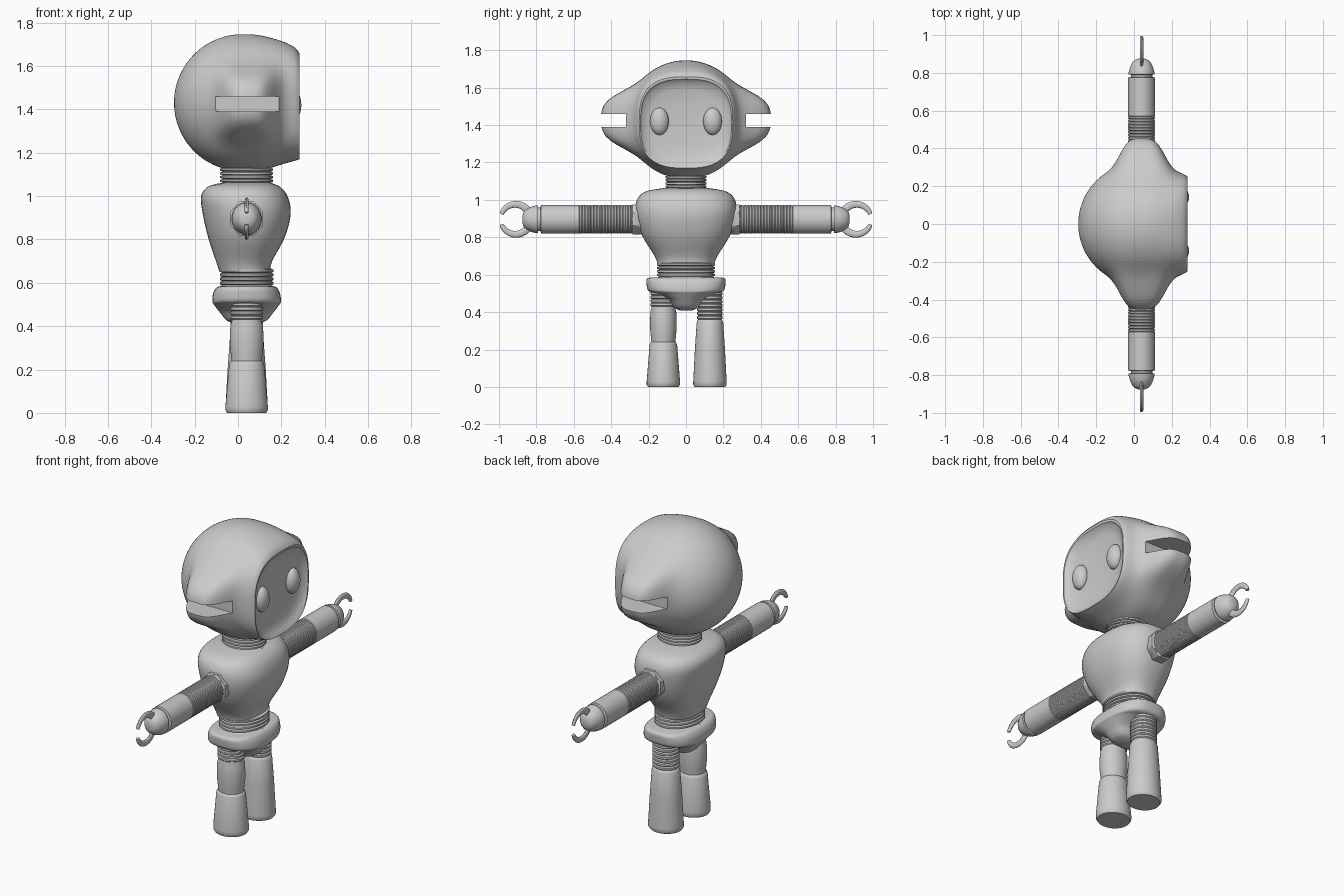
import bpy, bmesh, math
from mathutils import Vector

default = bpy.data.objects.get("Cube")
if default:
    bpy.data.objects.remove(default, do_unlink=True)

grey = bpy.data.materials.new("light_grey")
grey.use_nodes = True
grey.diffuse_color = (0.6, 0.6, 0.6, 1)
grey.node_tree.nodes["Principled BSDF"].inputs["Base Color"].default_value = (0.6, 0.6, 0.6, 1)

CX = 0.04        # common axis of neck, waist, legs and arms
ARM_Z = 0.896


def finish(obj, angle=40):
    if not obj.data.materials:
        obj.data.materials.append(grey)
    bpy.ops.object.select_all(action='DESELECT')
    obj.select_set(True)
    bpy.context.view_layer.objects.active = obj
    bpy.ops.object.shade_smooth_by_angle(angle=math.radians(angle))
    return obj


def skin(name, rings, angle=40):
    """Join rings of points with quads and close both ends."""
    bm = bmesh.new()
    rows = [[bm.verts.new(p) for p in ring] for ring in rings]
    n = len(rows[0])
    for a, b in zip(rows, rows[1:]):
        for i in range(n):
            j = (i + 1) % n
            bm.faces.new((a[i], a[j], b[j], b[i]))
    bm.faces.new(rows[0])
    bm.faces.new(rows[-1])
    bmesh.ops.recalc_face_normals(bm, faces=bm.faces)
    mesh = bpy.data.meshes.new(name)
    bm.to_mesh(mesh)
    bm.free()
    obj = bpy.data.objects.new(name, mesh)
    bpy.context.collection.objects.link(obj)
    return finish(obj, angle)


def oval(rx, ry, power=2.0, count=48, turn=0.0):
    """Superellipse outline."""
    pts = []
    for i in range(count):
        t = math.tau * i / count + turn
        c, s = math.cos(t), math.sin(t)
        pts.append((math.copysign(abs(c) ** (2 / power), c) * rx,
                    math.copysign(abs(s) ** (2 / power), s) * ry))
    return pts


def spline(rows, steps=5):
    """Catmull-Rom interpolation of profile rows."""
    out = []
    for i in range(len(rows) - 1):
        p0, p1 = rows[max(i - 1, 0)], rows[i]
        p2, p3 = rows[i + 1], rows[min(i + 2, len(rows) - 1)]
        for k in range(steps):
            t = k / steps
            out.append([0.5 * (2 * b + (c - a) * t + (2 * a - 5 * b + 4 * c - d) * t * t
                               + (3 * b - a - 3 * c + d) * t ** 3)
                        for a, b, c, d in zip(p0, p1, p2, p3)])
    return out + [list(rows[-1])]


def upright(name, rows, power=2.0, y=0.0):
    """Loft up z from rows of height, x minimum, x maximum, half width."""
    return skin(name, [[((a + b) / 2 + u, y + v, z)
                        for u, v in oval((b - a) / 2, w, power)] for z, a, b, w in rows])


def sideways(name, rows, side, count=32, turn=0.0, squash=0.92):
    """Loft out along y from rows of distance, radius."""
    return skin(name, [[(CX + u, side * d, ARM_Z + v)
                        for u, v in oval(r * squash, r, 2, count, turn)] for d, r in rows])


def ribs(start, end, radius, depth, count):
    """Rows of position, radius for a corrugated tube."""
    rows, step = [], (end - start) / count
    for i in range(count):
        s = start + i * step
        rows += [(s, radius - depth), (s + step * 0.25, radius), (s + step * 0.75, radius)]
    return rows + [(end, radius - depth)]


# Head: round back, squarish hollow face, ear bumps raised from the sides
back = []
for i in range(1, 22):
    t = math.pi / 2 * i / 22
    back.append((0.02 - 0.315 * math.cos(t), 0.32 * math.sin(t), 0.316 * math.sin(t), 1.43, 2.0))
front = spline([(0.02, 0.32, 0.316, 1.43, 2.0), (0.1, 0.315, 0.313, 1.428, 2.05),
                (0.2, 0.287, 0.285, 1.43, 2.3), (0.26, 0.265, 0.262, 1.424, 2.6),
                (0.284, 0.25, 0.244, 1.414, 2.8)], 6)
face = [(0.283, 0.243, 0.235, 1.41, 2.8), (0.268, 0.232, 0.222, 1.41, 2.8),
        (0.254, 0.19, 0.18, 1.41, 2.5), (0.247, 0.1, 0.1, 1.41, 2.2), (0.245, 0.01, 0.01, 1.41, 2)]
rings = []
for x, ry, rz, zc, power in back + front + face:
    ring = []
    for u, v in oval(ry, rz, power, 128):
        bump = 0.135 * math.exp(-((x - 0.045) / 0.13) ** 4 - ((zc + v - 1.43) / 0.16) ** 4)
        inside = min(1, abs(u) / 0.12) if x < 0.25 else 0
        ring.append((x, u + math.copysign(bump * inside, u), zc + v))
    rings.append(ring)
head = skin("head", rings)

# Ear slots
for side in (1, -1):
    bpy.ops.mesh.primitive_cube_add(size=1, location=(0.043, side * 0.42, 1.425))
    cutter = bpy.context.object
    cutter.name = "ear_slot_cutter"
    cutter.scale = (0.5, 0.2, 0.07)
    cutter.hide_render = True
    cut = head.modifiers.new("ear_slot", 'BOOLEAN')
    cut.operation, cut.solver, cut.object = 'DIFFERENCE', 'EXACT', cutter
    bpy.context.view_layer.objects.active = head
    bpy.ops.object.modifier_apply(modifier=cut.name)
    bpy.data.objects.remove(cutter, do_unlink=True)
finish(head)

# Eyes
for label, side in (("left", 1), ("right", -1)):
    bpy.ops.mesh.primitive_uv_sphere_add(segments=32, ring_count=16, radius=1,
                                         location=(0.252, side * 0.142, 1.42))
    eye = bpy.context.object
    eye.name = label + "_eye"
    eye.scale = (0.04, 0.05, 0.073)
    finish(eye)

# Neck and waist
upright("neck", [(z, CX - r, CX + r, r * 0.9) for z, r in ribs(1.045, 1.13, 0.122, 0.012, 5)])
upright("waist", [(z, CX - r, CX + r, r * 1.25) for z, r in ribs(0.57, 0.665, 0.124, 0.01, 5)])

# Torso
upright("torso", spline([
    (0.65, -0.085, 0.147, 0.15), (0.7, -0.102, 0.158, 0.168), (0.81, -0.138, 0.216, 0.235),
    (0.92, -0.163, 0.243, 0.268), (1.0, -0.17, 0.228, 0.262), (1.045, -0.135, 0.19, 0.215),
    (1.063, -0.06, 0.14, 0.12)]), 2.4)

# Pelvis: wide belt over a narrow crotch
upright("pelvis", spline([
    (0.408, 0.0, 0.08, 0.03), (0.425, -0.05, 0.13, 0.065), (0.465, -0.085, 0.165, 0.095),
    (0.498, -0.11, 0.19, 0.155), (0.513, -0.118, 0.198, 0.2), (0.55, -0.115, 0.194, 0.211),
    (0.577, -0.1, 0.18, 0.21), (0.585, -0.08, 0.16, 0.19)]), 2.7)

# Legs: tall boot on the +y side, short boot with a knee piece on the -y side
legs = {
    "tall": (0.128, [(0.0, 0.085), (0.012, 0.092), (0.03, 0.092), (0.2, 0.083), (0.345, 0.073),
                     (0.36, 0.066)] + ribs(0.361, 0.53, 0.07, 0.006, 8)),
    "short": (-0.121, [(0.0, 0.085), (0.012, 0.092), (0.03, 0.092), (0.225, 0.076), (0.238, 0.07),
                       (0.24, 0.066), (0.27, 0.069), (0.31, 0.073), (0.36, 0.073),
                       (0.4, 0.071), (0.425, 0.065)] + ribs(0.43, 0.53, 0.071, 0.006, 5)),
}
for label, (y, rows) in legs.items():
    upright(label + "_boot_leg", [(z, CX - r * 1.06, CX + r * 1.06, r * 0.97)
                                  for z, r in rows], 2.0, y)

# Arms
for label, side in (("left", 1), ("right", -1)):
    sideways(label + "_shoulder_collar", [(0.2, 0.07), (0.22, 0.087), (0.285, 0.087),
                                          (0.295, 0.07)], side, 8, math.pi / 8)
    sideways(label + "_arm", ribs(0.2, 0.57, 0.077, 0.004, 24)
             + [(0.572, 0.077), (0.775, 0.077), (0.778, 0.065)], side)
    sideways(label + "_wrist", [(0.77, 0.062), (0.79, 0.062), (0.791, 0.074), (0.803, 0.074),
                                (0.83, 0.066), (0.855, 0.053), (0.868, 0.04), (0.875, 0.02)], side)
    # Claw: thin open ring, thick at the wrist and tapering to the tips
    rings = []
    for i in range(41):
        f = 2 * i / 40 - 1
        a = math.pi + f * math.radians(160)
        width = 0.007 + 0.012 * math.sqrt(1 - abs(f)) + 0.003
        centre = Vector((CX, side * (0.911 + 0.08 * math.cos(a)), ARM_Z + 0.08 * math.sin(a)))
        outward = Vector((0, side * math.cos(a), math.sin(a)))
        rings.append([centre + outward * u + Vector((v, 0, 0))
                      for u, v in oval(width, 0.009, 2, 12)])
    skin(label + "_claw", rings)
